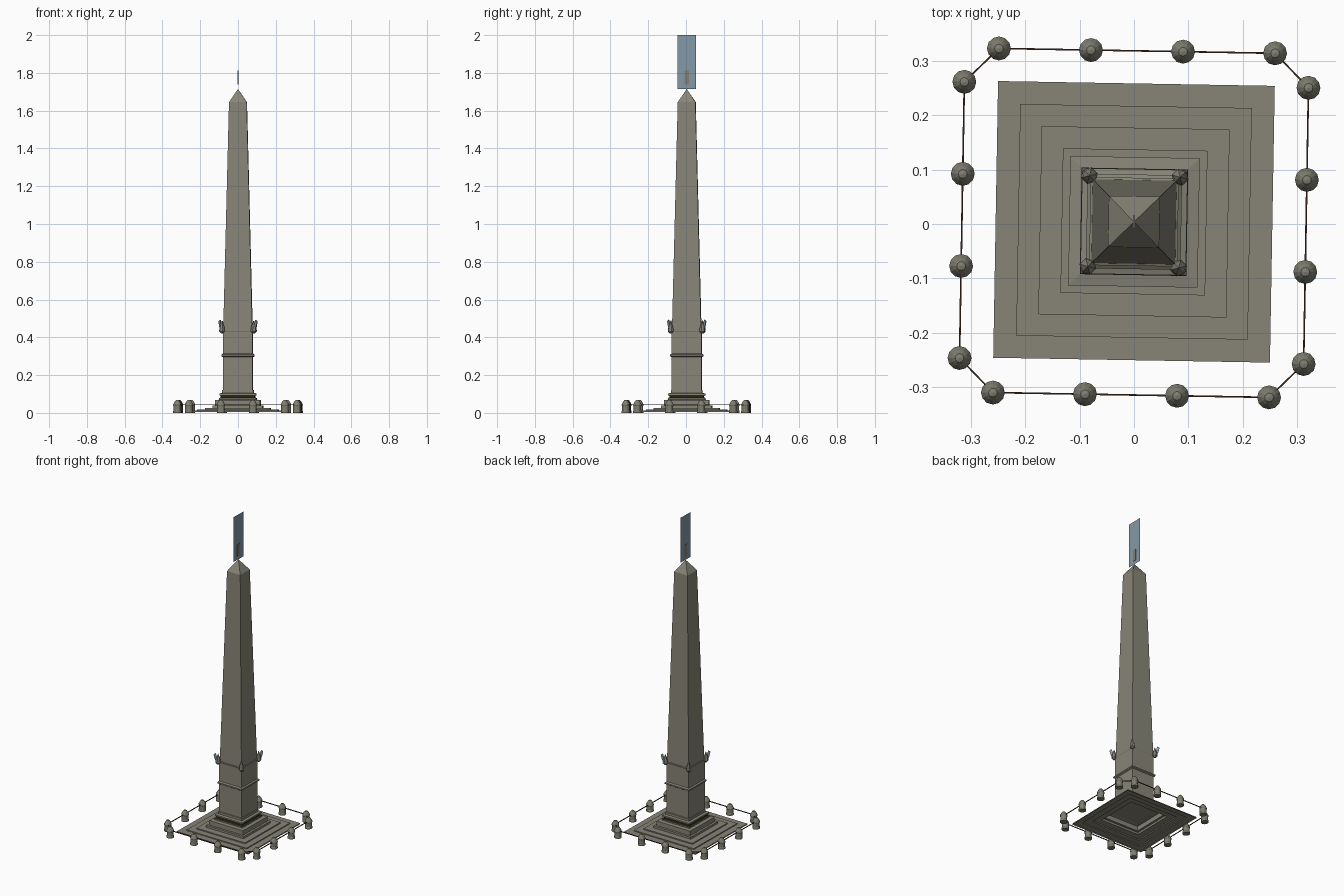
import bpy, bmesh, math
from mathutils import Matrix, Vector

if "Cube" in bpy.data.objects:
    bpy.data.objects.remove(bpy.data.objects["Cube"])

TURN = Matrix.Rotation(math.radians(-1), 4, 'Z')
CENTRE = Vector((0.0, 0.004, 0.0))


def material(name, rgb):
    m = bpy.data.materials.new(name)
    m.diffuse_color = (*rgb, 1)
    m.use_nodes = True
    m.node_tree.nodes["Principled BSDF"].inputs["Base Color"].default_value = m.diffuse_color
    return m


stone = material("stone", (0.245, 0.235, 0.185))
post_stone = material("post stone", (0.215, 0.21, 0.165))
moss = material("dark olive", (0.03, 0.035, 0.008))
iron = material("rusty iron", (0.04, 0.018, 0.01))
blue = material("slate blue", (0.23, 0.32, 0.39))
tan = material("tan", (0.24, 0.21, 0.16))


def finish(name, bm, mats, centre=CENTRE):
    me = bpy.data.meshes.new(name)
    bm.transform(Matrix.Translation(centre) @ TURN)
    bm.to_mesh(me)
    bm.free()
    for m in mats:
        me.materials.append(m)
    ob = bpy.data.objects.new(name, me)
    bpy.context.collection.objects.link(ob)
    return ob


def turn_profile(bm, profile, sides, phase=0.0, at=(0, 0), cap_top=True):
    """Stack rings of (radius, z); a zero radius makes a point."""
    rings = []
    for r, z in profile:
        if r == 0:
            rings.append([bm.verts.new((*at, z))])
            continue
        rings.append([bm.verts.new((at[0] + r * math.cos(phase + math.tau * i / sides),
                                    at[1] + r * math.sin(phase + math.tau * i / sides), z))
                      for i in range(sides)])
    for a, b in zip(rings, rings[1:]):
        for i in range(sides):
            j = (i + 1) % sides
            if len(b) == 1:
                bm.faces.new((a[i], a[j], b[0]))
            elif len(a) == 1:
                bm.faces.new((a[0], b[j], b[i]))
            else:
                bm.faces.new((a[i], a[j], b[j], b[i]))
    if cap_top and len(rings[-1]) > 2:
        bm.faces.new(rings[-1])


def square_part(name, profile, mats=(stone,)):
    """Square part from (half width, z) pairs."""
    bm = bmesh.new()
    turn_profile(bm, [(h * math.sqrt(2), z) for h, z in profile], 4, math.pi / 4)
    return finish(name, bm, mats)


# low steps, hollow underneath
square_part("steps", [(0.2545, 0.005), (0.2545, 0.012), (0.213, 0.012), (0.213, 0.018),
                      (0.173, 0.018), (0.173, 0.025), (0.133, 0.025), (0.133, 0.038),
                      (0.119, 0.038), (0.119, 0.067), (0.098, 0.07)])

# base moulding with a dark hollow
mould = square_part("base_moulding", [(0.098, 0.07), (0.098, 0.078), (0.09, 0.082), (0.09, 0.09),
                                      (0.097, 0.093), (0.097, 0.102), (0.083, 0.106),
                                      (0.083, 0.12), (0.079, 0.122)], (stone, moss))
for p in mould.data.polygons:
    if 0.079 < p.center.z < 0.092:
        p.material_index = 1

# pedestal with a string course
square_part("pedestal", [(0.079, 0.12), (0.079, 0.295), (0.087, 0.3), (0.087, 0.308),
                         (0.079, 0.314), (0.079, 0.43), (0.081, 0.434), (0.081, 0.438),
                         (0.077, 0.44)])

# tapering shaft with pointed cap
square_part("shaft", [(0.077, 0.44), (0.047, 1.645), (0, 1.715)])

# corner ornaments: a small bud with a curled leaf
bm = bmesh.new()
for k in range(4):
    a = math.pi / 4 + k * math.pi / 2
    d = Vector((math.cos(a), math.sin(a), 0))
    c = d * 0.118
    turn_profile(bm, [(0.005, 0.42), (0.016, 0.432), (0.013, 0.455), (0, 0.49)], 6, a, (c.x, c.y))
    leaf = [(0.112, 0.425), (0.128, 0.43), (0.139, 0.458), (0.145, 0.485), (0.132, 0.494), (0.124, 0.465)]
    f = bm.faces.new([bm.verts.new(d * r + Vector((0, 0, z))) for r, z in leaf])
    f.material_index = 1
finish("corner_ornaments", bm, (stone, blue))

# thin upright panel on the tip
bm = bmesh.new()
bm.faces.new([bm.verts.new((0, y, z)) for y, z in
              ((-0.05, 1.715), (0.05, 1.715), (0.05, 2.0), (-0.05, 2.0))])
finish("top_panel", bm, (blue,))

# small emblem on the panel
bm = bmesh.new()
bmesh.ops.create_cube(bm, size=1, matrix=Matrix.Translation((0, 0, 1.775)) @
                      Matrix.Diagonal((0.004, 0.024, 0.075, 1)))
finish("panel_emblem", bm, (tan,))

# ring of posts, four to each side
spots = []
for k in range(4):
    rot = Matrix.Rotation(k * math.pi / 2, 3, 'Z')
    for t in (-0.254, -0.0847, 0.0847, 0.254):
        spots.append(rot @ Vector((t, -0.3165, 0)))
bm = bmesh.new()
for s in spots:
    turn_profile(bm, [(0, 0), (0.022, 0), (0.022, 0.01), (0.02, 0.013), (0.02, 0.036),
                      (0.022, 0.039), (0.022, 0.044), (0.015, 0.058), (0.008, 0.067), (0, 0.069)],
                 12, 0, (s.x, s.y))
finish("posts", bm, (post_stone,), Vector((0, 0.002, 0)))

# chain linking every post
bm = bmesh.new()
for a, b in zip(spots, spots[1:] + spots[:1]):
    v = b - a
    mid = (a + b) / 2 + Vector((0, 0, 0.043))
    bmesh.ops.create_cube(bm, size=1, matrix=Matrix.Translation(mid) @
                          Matrix.Rotation(math.atan2(v.y, v.x), 4, 'Z') @
                          Matrix.Diagonal((v.length, 0.003, 0.005, 1)))
finish("chains", bm, (iron,), Vector((0, 0.002, 0)))
